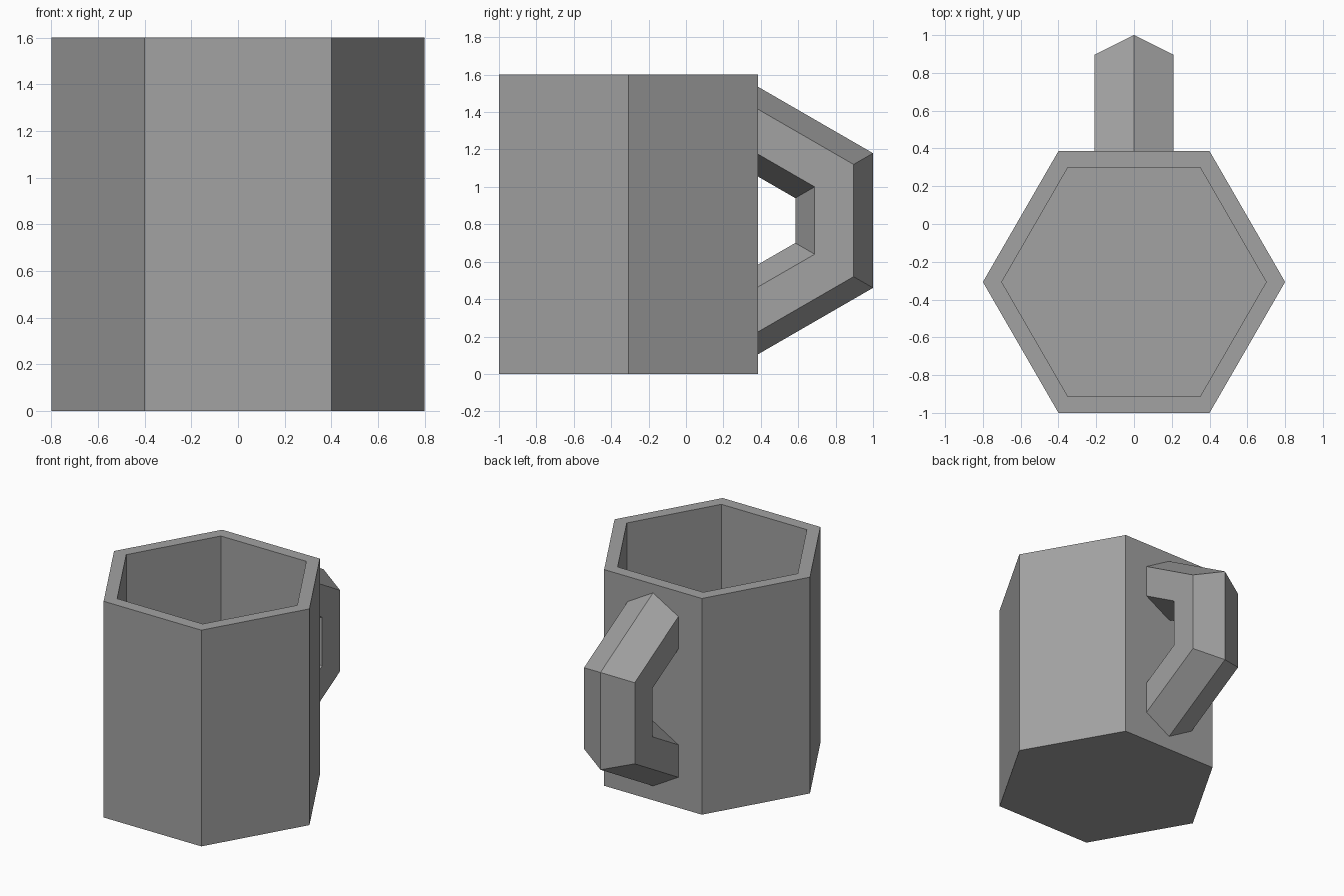
import bpy, bmesh
from math import cos, sin, radians, sqrt

cube = bpy.data.objects.get("Cube")
if cube:
    bpy.data.objects.remove(cube, do_unlink=True)

SIDES = 6
BODY_Y = -0.307
BODY_RADIUS, BODY_HEIGHT, WALL, FLOOR = 0.8, 1.6, 0.1, 0.1
RING_RADIUS, GRIP_RADIUS, RING_Z = 0.48, 0.24, 0.82

grey = bpy.data.materials.new("grey")
grey.use_nodes = True
colour = (0.36, 0.36, 0.36, 1)
grey.diffuse_color = colour
grey.node_tree.nodes["Principled BSDF"].inputs["Base Color"].default_value = colour


def ring(bm, radius, z):
    step = radians(360 / SIDES)
    return [bm.verts.new((radius * cos(i * step), radius * sin(i * step), z))
            for i in range(SIDES)]


def bridge(bm, a, b):
    for i in range(SIDES):
        j = (i + 1) % SIDES
        bm.faces.new((a[i], a[j], b[j], b[i]))


def finish(bm, name, location):
    bmesh.ops.recalc_face_normals(bm, faces=bm.faces[:])
    mesh = bpy.data.meshes.new(name)
    bm.to_mesh(mesh)
    bm.free()
    mesh.materials.append(grey)
    obj = bpy.data.objects.new(name, mesh)
    obj.location = location
    bpy.context.collection.objects.link(obj)
    return obj


# Hollow cup: outer wall, rim, inner wall and floor
bm = bmesh.new()
inner = BODY_RADIUS - WALL
profile = [(BODY_RADIUS, 0), (BODY_RADIUS, BODY_HEIGHT),
           (inner, BODY_HEIGHT), (inner, FLOOR)]
rings = [ring(bm, r, z) for r, z in profile]
for a, b in zip(rings, rings[1:]):
    bridge(bm, a, b)
bm.faces.new(rings[0])
bm.faces.new(rings[-1])
finish(bm, "cup_body", (0, BODY_Y, 0))

# Handle: half of a six-sided ring, with its ends buried in the wall
bm = bmesh.new()
sections = []
for angle in (90, 30, -30, -90):
    a = radians(angle)
    section = []
    for i in range(SIDES):
        t = radians(i * 360 / SIDES)
        r = RING_RADIUS + GRIP_RADIUS * cos(t)
        section.append(bm.verts.new((GRIP_RADIUS * sin(t), r * cos(a), r * sin(a))))
    sections.append(section)
for a, b in zip(sections, sections[1:]):
    bridge(bm, a, b)
bm.faces.new(sections[0])
bm.faces.new(sections[-1])
reach = (RING_RADIUS + GRIP_RADIUS) * sqrt(3) / 2
finish(bm, "handle", (0, 1 - reach, RING_Z))
